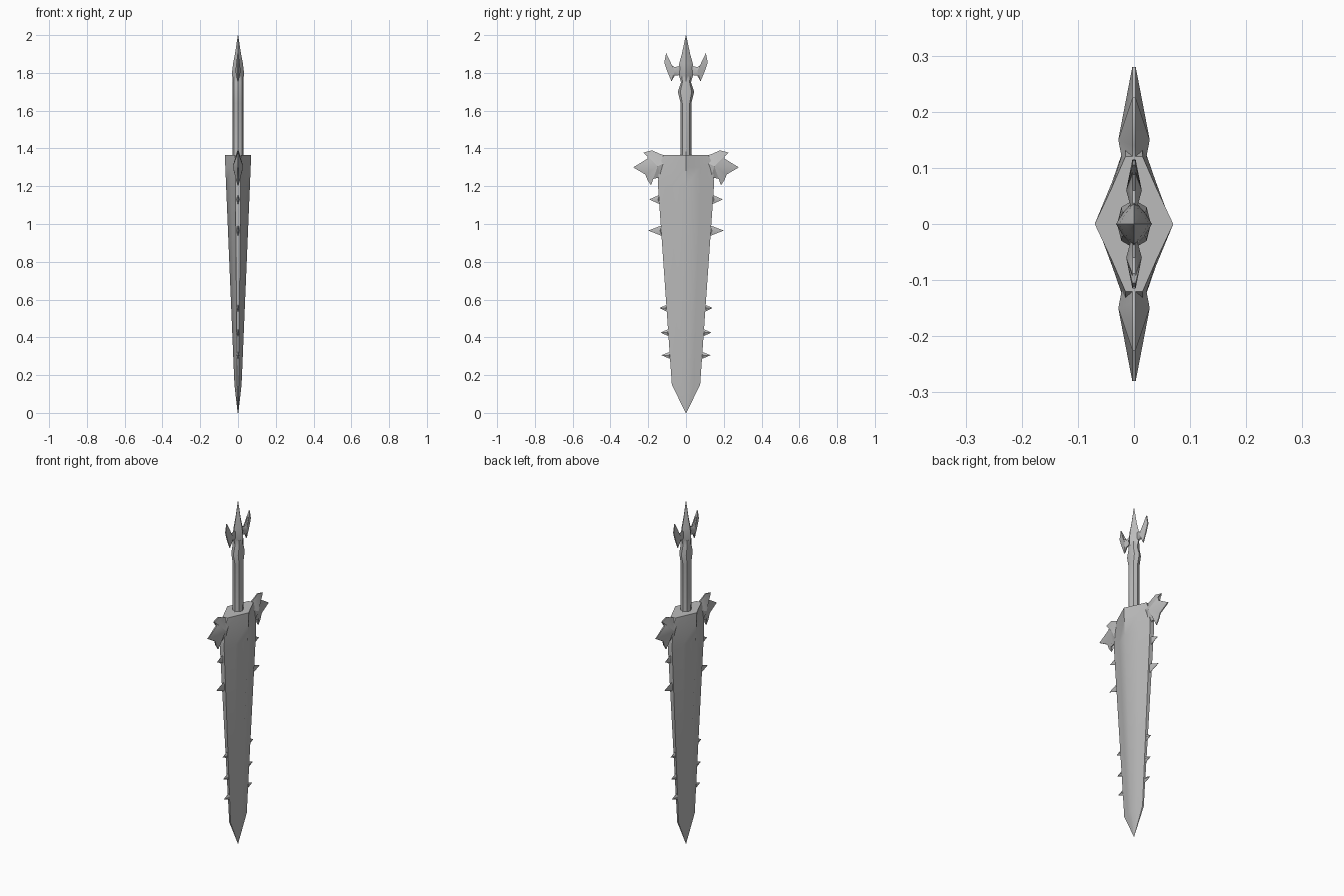
import bpy, bmesh

cube = bpy.data.objects.get("Cube")
if cube:
    bpy.data.objects.remove(cube, do_unlink=True)

steel = bpy.data.materials.new("steel_grey")
steel.use_nodes = True
GREY = (0.5, 0.5, 0.5, 1)
steel.diffuse_color = GREY
steel.node_tree.nodes["Principled BSDF"].inputs["Base Color"].default_value = GREY


def finish(name, bm, angle=0.6):
    """Turn a bmesh into a shaded object."""
    bmesh.ops.remove_doubles(bm, verts=bm.verts, dist=0.0002)
    bmesh.ops.recalc_face_normals(bm, faces=bm.faces)
    mesh = bpy.data.meshes.new(name)
    bm.to_mesh(mesh)
    bm.free()
    mesh.materials.append(steel)
    ob = bpy.data.objects.new(name, mesh)
    bpy.context.collection.objects.link(ob)
    bpy.ops.object.select_all(action="DESELECT")
    ob.select_set(True)
    bpy.context.view_layer.objects.active = ob
    bpy.ops.object.shade_smooth_by_angle(angle=angle)
    return ob


def loft(name, section, levels, angle=0.6):
    """Stack scaled copies of a section; levels are (z, x scale, y scale)."""
    bm = bmesh.new()
    rings = [[bm.verts.new((x * sx, y * sy, z)) for x, y in section]
             for z, sx, sy in levels]
    n = len(section)
    for a, b in zip(rings, rings[1:]):
        for i in range(n):
            bm.faces.new((a[i], a[(i + 1) % n], b[(i + 1) % n], b[i]))
    bm.faces.new(rings[0])
    bm.faces.new(rings[-1])
    return finish(name, bm, angle)


def pillow(name, side, outline, hub, thick, rim=0.003):
    """Plate in the y-z plane, swelling from a thin rim to a raised hub."""
    bm = bmesh.new()
    layers = []
    for s in (1, -1):
        ring = [bm.verts.new((s * rim, side * y, z)) for y, z in outline]
        top = bm.verts.new((s * thick, side * hub[0], hub[1]))
        for a, b in zip(ring, ring[1:] + ring[:1]):
            bm.faces.new((a, b, top))
        layers.append(ring)
    f, k = layers
    for i in range(len(f)):
        j = (i + 1) % len(f)
        bm.faces.new((f[i], f[j], k[j], k[i]))
    return finish(name, bm, 0.7)


def mirrored(quarter):
    """Full section from points running from +x to +y."""
    half = quarter + [(-x, y) for x, y in reversed(quarter) if x > 0]
    return half + [(x, -y) for x, y in reversed(half) if y > 0]


# Blade: central ridge, shoulder, then a thin flared edge
blade_section = mirrored([(1, 0), (0.58, 0.52), (0.22, 1)])
loft("blade", blade_section, [
    (0, 0.002, 0.002), (0.15, 0.019, 0.075), (1.2, 0.063, 0.148),
    (1.3, 0.067, 0.145), (1.365, 0.07, 0.12)])

# Grip, flared collar and pommel spike
grip_section = mirrored([(1, 0), (0.75, 0.7), (0, 1)])
loft("grip", grip_section, [
    (1.34, 0.028, 0.028), (1.64, 0.028, 0.028), (1.70, 0.03, 0.043),
    (1.75, 0.028, 0.027), (1.78, 0.028, 0.03)])
loft("pommel_spike", mirrored([(1, 0), (0.6, 0.5), (0, 1)]), [
    (1.75, 0.028, 0.026), (1.80, 0.032, 0.042), (1.85, 0.026, 0.036),
    (1.90, 0.016, 0.022), (2.0, 0.001, 0.001)])

guard_outline = [
    (0.02, 1.368), (0.10, 1.358), (0.14, 1.372), (0.18, 1.39), (0.225, 1.378),
    (0.20, 1.368), (0.205, 1.345), (0.28, 1.30), (0.215, 1.262),
    (0.205, 1.235), (0.185, 1.205), (0.185, 1.235), (0.15, 1.245), (0.12, 1.20)]
wing_outline = [
    (0.02, 1.84), (0.06, 1.83), (0.088, 1.85), (0.092, 1.875), (0.105, 1.905),
    (0.115, 1.855), (0.10, 1.81), (0.077, 1.755), (0.06, 1.785), (0.02, 1.79)]
# Edge barbs: height, reach and half height
barbs = [(1.13, 0.195, 0.025), (0.965, 0.2, 0.028), (0.555, 0.14, 0.02),
         (0.425, 0.135, 0.02), (0.305, 0.13, 0.02)]

for side, label in ((1, "back"), (-1, "front")):
    pillow("guard_horn_" + label, side, guard_outline, (0.15, 1.305), 0.028)
    pillow("pommel_wing_" + label, side, wing_outline, (0.06, 1.81), 0.014)
    for n, (z, reach, h) in enumerate(barbs):
        root = 0.06 + 0.07 * z
        outline = [(root, z + h), (reach, z), (root, z - h)]
        pillow(f"barb_{label}_{n}", side, outline, (root + 0.01, z), 0.008, 0.001)
